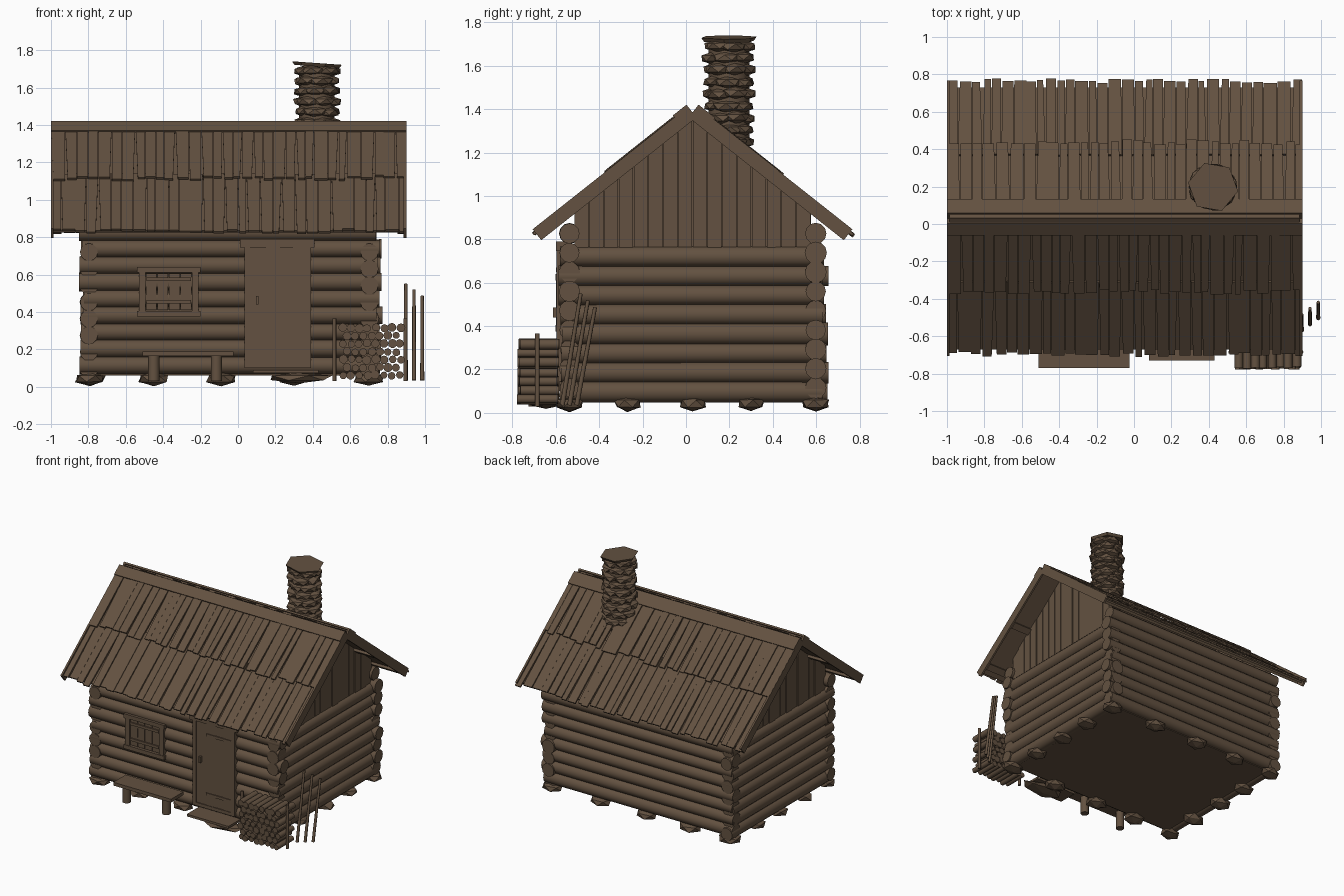
import bpy, bmesh, math, random
from mathutils import Matrix, Vector

random.seed(7)
cube = bpy.data.objects.get("Cube")
if cube:
    bpy.data.objects.remove(cube, do_unlink=True)

wood = bpy.data.materials.new("weathered brown")
wood.use_nodes = True
COLOUR = (0.125, 0.083, 0.052, 1)
wood.diffuse_color = COLOUR
bsdf = wood.node_tree.nodes["Principled BSDF"]
bsdf.inputs["Base Color"].default_value = COLOUR
bsdf.inputs["Roughness"].default_value = 0.9


def rnd(a):
    return random.uniform(-a, a)


def finish(bm, name):
    bmesh.ops.recalc_face_normals(bm, faces=bm.faces)
    mesh = bpy.data.meshes.new(name)
    bm.to_mesh(mesh)
    bm.free()
    mesh.materials.append(wood)
    obj = bpy.data.objects.new(name, mesh)
    bpy.context.scene.collection.objects.link(obj)


def box(bm, lo, hi, frame=Matrix()):
    """Axis-aligned box between two corners, placed in a frame."""
    lo, hi = Vector(lo), Vector(hi)
    size = hi - lo
    m = frame @ Matrix.Translation((lo + hi) / 2) @ Matrix.Diagonal((*size, 1))
    return bmesh.ops.create_cube(bm, size=1, matrix=m)["verts"]


def log(bm, p, q, r1, r2=None, sides=12):
    """Round log from p to q with smooth sides and flat ends."""
    p, q = Vector(p), Vector(q)
    axis = q - p
    m = Matrix.Translation((p + q) / 2) @ axis.to_track_quat("Z", "Y").to_matrix().to_4x4()
    verts = bmesh.ops.create_cone(bm, cap_ends=True, segments=sides, radius1=r1,
                                  radius2=r2 or r1, depth=axis.length, matrix=m)["verts"]
    for f in {f for v in verts for f in v.link_faces}:
        f.smooth = len(f.verts) == 4


def stone(bm, centre, size, turn=0.0):
    """Faceted, slightly irregular stone."""
    m = Matrix.Translation(centre) @ Matrix.Rotation(turn, 4, "Z")
    verts = bmesh.ops.create_icosphere(bm, subdivisions=1, radius=1)["verts"]
    for v in verts:
        v.co *= 1 + rnd(0.1)
        v.co = m @ Vector([a * b for a, b in zip(v.co, size)])


LEFT, RIGHT, FRONT, BACK, RIDGE = -0.797, 0.703, -0.537, 0.598, 0.03
PITCH = 0.089

# Log walls, the two directions interlocked at the corners
for name, y in (("front_wall", FRONT), ("back_wall", BACK)):
    bm = bmesh.new()
    for k in range(9):
        z = 0.115 + PITCH * k
        r = 0.048 + rnd(0.002)
        log(bm, (LEFT - 0.04 + rnd(0.014), y, z), (RIGHT + 0.052 + rnd(0.018), y, z), r, r + rnd(0.003))
    finish(bm, name)
for name, x in (("left_end_wall", LEFT), ("right_end_wall", RIGHT)):
    bm = bmesh.new()
    for k in range(8):
        z = 0.097 + PITCH * k
        r = 0.049 + rnd(0.002)
        log(bm, (x, FRONT - 0.04 + rnd(0.012), z), (x, BACK + 0.045 + rnd(0.014), z), r, r + rnd(0.003))
    finish(bm, name)

# Floor
bm = bmesh.new()
box(bm, (LEFT, FRONT, 0.06), (RIGHT, BACK, 0.09))
finish(bm, "floor")

# Foundation stones around the edge
bm = bmesh.new()
xs = [-0.79, -0.45, -0.09, 0.30, 0.70]
ys = [FRONT, -0.27, 0.03, 0.30, BACK]
for i, x in enumerate(xs):
    for j, y in enumerate(ys):
        if i in (0, 4) or j in (0, 4):
            stone(bm, (x, y, 0.043), (0.086, 0.066, 0.037), rnd(0.25))
finish(bm, "foundation_stones")

SLOPE = 0.79


def gable_strip(bm, x, half, a, b):
    """Upright board from a to b whose top follows the roof."""
    for v in box(bm, (x - half, a, 0.745), (x + half, b, 1)):
        if v.co.z > 0.9:
            v.co.z = 1.37 - SLOPE * abs(v.co.y - RIDGE)


# Gable boards over a solid backing
bm = bmesh.new()
for x in (LEFT, RIGHT):
    for a, b in ((-0.515, RIDGE), (RIDGE, 0.575)):
        gable_strip(bm, x, 0.010, a, b)
        count = 8
        for i in range(count):
            y0, y1 = a + (b - a) * i / count, a + (b - a) * (i + 1) / count
            gable_strip(bm, x, random.choice((0.017, 0.022)), y0 + 0.002, y1 - 0.002)
finish(bm, "gable_boards")

# Roof slopes: frame axes are along the ridge, down the slope, outwards
ANGLE = math.atan(SLOPE)
C, S = math.cos(ANGLE), math.sin(ANGLE)
X0, X1 = -1.0, 0.90
for side, s in (("front", -1), ("back", 1)):
    frame = Matrix(((1, 0, 0, 0), (0, s * C, s * S, RIDGE), (0, -S, C, 1.385), (0, 0, 0, 1)))
    inverse = frame.inverted()

    bm = bmesh.new()
    box(bm, (X0 + 0.01, 0, -0.012), (X1 - 0.01, 0.89, 0.003), frame)
    for t in (0.44, 0.80):
        box(bm, (X0 + 0.02, t, -0.03), (X1 - 0.02, t + 0.05, -0.012), frame)
    finish(bm, side + "_roof_deck")

    # Two overlapping courses of uneven shingle boards, some tapering downwards
    low, mid = (0.912, 0.475) if s < 0 else (0.922, 0.49)
    for course, start, end, h in (("lower", 0.42, low, 0.004), ("upper", 0.02, mid, 0.02)):
        bm = bmesh.new()
        x = X0
        while x < X1 - 0.01:
            w = random.uniform(0.045, 0.075)
            if x + w > X1 - 0.03:
                w = X1 - x
            lift = h + random.uniform(0, 0.008)
            stop = end + rnd(0.016)
            pinch, side_pinched = random.uniform(0, 0.014), random.choice((-1, 1))
            for v in box(bm, (x + 0.001, start, lift), (x + w - 0.001, stop, lift + 0.013), frame):
                co = inverse @ v.co
                if co.y > (start + stop) / 2 and (co.x - x - w / 2) * side_pinched > 0:
                    co.x -= pinch * side_pinched
                    v.co = frame @ co
            x += w
        finish(bm, f"{side}_{course}_shingles")

    # Ridge board and edge boards on the gable ends
    bm = bmesh.new()
    box(bm, (X0, 0, 0.032), (X1, 0.08 if s < 0 else 0.098, 0.045), frame)
    finish(bm, side + "_ridge_board")
    bm = bmesh.new()
    for x in (X0, X1 - 0.014):
        box(bm, (x, 0, -0.03), (x + 0.014, 0.912, 0.034), frame)
    finish(bm, side + "_edge_boards")

# Chimney: courses of rough stones around a core, with a tilted cap
bm = bmesh.new()
log(bm, (0.422, 0.198, 1.15), (0.422, 0.198, 1.70), 0.095, sides=8)
for k in range(10):
    turn = k * 0.5
    for i in range(6):
        a = turn + math.tau * i / 6 + rnd(0.1)
        r = 0.076 + rnd(0.006)
        centre = (0.422 + r * 1.08 * math.cos(a), 0.198 + r * math.sin(a), 1.195 + 0.055 * k + rnd(0.004))
        stone(bm, centre, (0.05, 0.068, 0.029), a)
cap = Matrix.Translation((0.422, 0.198, 1.722)) @ Matrix.Rotation(0.07, 4, "Y") @ Matrix.Rotation(0.35, 4, "Z")
bmesh.ops.create_cone(bm, cap_ends=True, segments=6, radius1=0.122, radius2=0.136, depth=0.018, matrix=cap)
finish(bm, "chimney")

# Door: frame, planks, cross battens and handle
bm = bmesh.new()
box(bm, (0.01, -0.60, 0.745), (0.41, -0.53, 0.79))
for x in (0.035, 0.36):
    box(bm, (x, -0.597, 0.12), (x + 0.03, -0.53, 0.745))
box(bm, (0.035, -0.597, 0.10), (0.39, -0.53, 0.125))
finish(bm, "door_frame")
bm = bmesh.new()
edges = [0.065, 0.15, 0.225, 0.295, 0.36]
for i, (a, b) in enumerate(zip(edges, edges[1:])):
    box(bm, (a, -0.59 - 0.003 * (i % 2), 0.125), (b, -0.54, 0.745))
for z in (0.20, 0.65):
    box(bm, (0.15, -0.598, z), (0.36, -0.585, z + 0.02))
finish(bm, "door")
bm = bmesh.new()
box(bm, (0.095, -0.612, 0.44), (0.11, -0.585, 0.485))
finish(bm, "door_handle")

# Shuttered window
bm = bmesh.new()
for z in (0.375, 0.61):
    box(bm, (-0.54, -0.602, z), (-0.20, -0.53, z + 0.03))
for x in (-0.53, -0.245):
    box(bm, (x, -0.598, 0.40), (x + 0.035, -0.53, 0.615))
finish(bm, "window_frame")
bm = bmesh.new()
for i in range(4):
    x = -0.493 + i * 0.062
    box(bm, (x, -0.588, 0.41), (x + 0.058, -0.54, 0.605))
for z in (0.445, 0.565):
    box(bm, (-0.49, -0.597, z), (-0.25, -0.585, z + 0.02))
finish(bm, "window_shutter")

# Bench on two round legs
bm = bmesh.new()
box(bm, (-0.51, -0.77, 0.165), (-0.025, -0.62, 0.19))
finish(bm, "bench_seat")
bm = bmesh.new()
for x in (-0.45, -0.115):
    log(bm, (x, -0.695, 0.03), (x, -0.695, 0.168), 0.03)
finish(bm, "bench_legs")

# Doorstep plank on a flat stone
bm = bmesh.new()
box(bm, (0.08, -0.73, 0.073), (0.43, -0.58, 0.09))
finish(bm, "doorstep")
bm = bmesh.new()
stone(bm, (0.325, -0.645, 0.047), (0.185, 0.08, 0.027))
finish(bm, "doorstep_stone")

# Firewood stack between upright stakes
bm = bmesh.new()
for row in range(7):
    for col in range(8 - row % 2):
        x = 0.560 + 0.044 * col + 0.022 * (row % 2) + rnd(0.004)
        z = 0.062 + 0.042 * row + rnd(0.004)
        r = random.uniform(0.019, 0.025)
        log(bm, (x, -0.77 + rnd(0.008), z), (x, -0.59 + rnd(0.006), z), r, sides=9)
finish(bm, "firewood")
bm = bmesh.new()
for x in (0.515, 0.895):
    log(bm, (x, -0.685, 0.03), (x, -0.685, 0.365), 0.011, sides=8)
finish(bm, "firewood_stakes")

# Three leaning poles
bm = bmesh.new()
for i in range(3):
    x, y = 0.897 + 0.044 * i, -0.57 + 0.033 * i
    log(bm, (x, y, 0.035), (x, y + 0.085, 0.55 - 0.032 * i), 0.011, 0.009, sides=8)
finish(bm, "leaning_poles")
